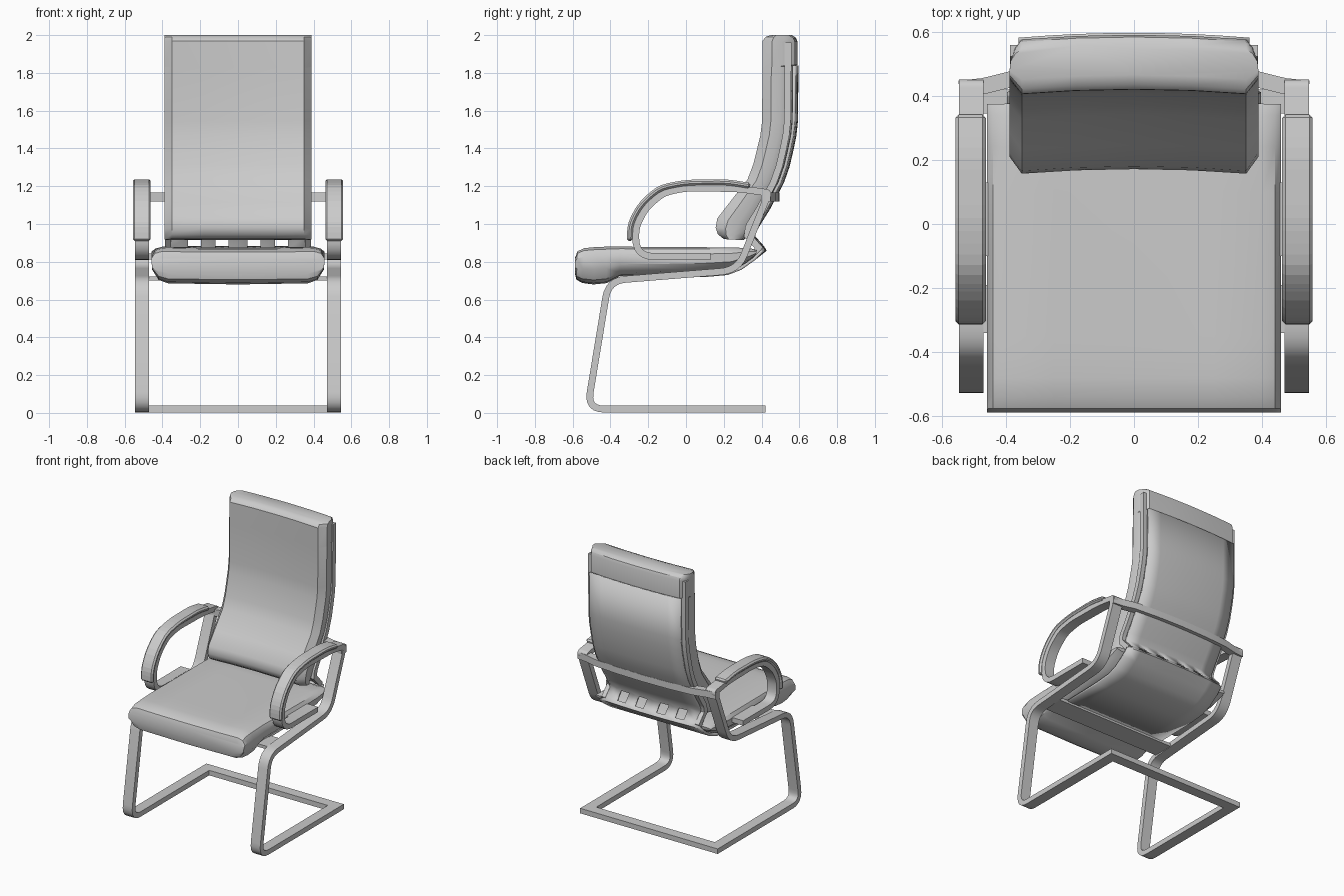
import bpy, bmesh
from mathutils import Vector

if "Cube" in bpy.data.objects:
    bpy.data.objects.remove(bpy.data.objects["Cube"])


def finish(name, bm, smooth=35, mirror=False):
    bmesh.ops.recalc_face_normals(bm, faces=bm.faces)
    me = bpy.data.meshes.new(name)
    bm.to_mesh(me)
    bm.free()
    ob = bpy.data.objects.new(name, me)
    bpy.context.collection.objects.link(ob)
    bpy.ops.object.select_all(action='DESELECT')
    ob.select_set(True)
    bpy.context.view_layer.objects.active = ob
    if smooth:
        bpy.ops.object.shade_smooth_by_angle(angle=smooth * 3.14159 / 180)
    if mirror:
        ob.modifiers.new("mirror", 'MIRROR')
    return ob


def skin(bm, rings):
    """Join equal rings of points into a capped tube."""
    rows = [[bm.verts.new(p) for p in r] for r in rings]
    n = len(rows[0])
    for a, b in zip(rows, rows[1:]):
        for i in range(n):
            j = (i + 1) % n
            bm.faces.new((a[i], a[j], b[j], b[i]))
    bm.faces.new(rows[0])
    bm.faces.new(rows[-1])


def bow(x, amount):
    return amount * max(0, 1 - (x / 0.36) ** 2)


def cushion(name, stations, half, bend=0.0):
    """Stations are (y, z) pairs for the face and back; half is (x, depth)."""
    loop = half + [(-x, t) for x, t in reversed(half) if x > 0]
    bm = bmesh.new()
    skin(bm, [[(x, fy + (by - fy) * t + bow(x, bend), fz + (bz - fz) * t)
               for x, t in loop] for fy, fz, by, bz in stations])
    return finish(name, bm)


def rounded(points, steps=6):
    """Points are (a, b, cut); a cut above zero rounds that corner."""
    out = []
    for i, (a, b, cut) in enumerate(points):
        p = Vector((a, b))
        if not cut:
            out.append(p)
            continue
        p0 = p + (Vector(points[i - 1][:2]) - p).normalized() * cut
        p1 = p + (Vector(points[i + 1][:2]) - p).normalized() * cut
        for k in range(steps + 1):
            t = k / steps
            out.append(p0 * (1 - t) ** 2 + p * 2 * t * (1 - t) + p1 * t * t)
    return out


def bar(name, path, thick, lo, hi, plan=False, smooth=35, mirror=True):
    """Flat bar along a y-z path spanning x lo..hi (or x-y path, z lo..hi)."""
    rings = []
    for i, p in enumerate(path):
        d0 = (p - path[max(i - 1, 0)]).normalized()
        d1 = (path[min(i + 1, len(path) - 1)] - p).normalized()
        d = (d0 + d1).normalized()
        ref = d1 if d1.length else d0
        n = Vector((-d.y, d.x)) * (thick / 2 / max(d.dot(ref), 0.5))
        a, b = p + n, p - n
        ring = [(a, lo), (a, hi), (b, hi), (b, lo)]
        rings.append([(q.x, q.y, s) if plan else (s, q.x, q.y) for q, s in ring])
    bm = bmesh.new()
    skin(bm, rings)
    return finish(name, bm, smooth, mirror)


def box(name, x0, x1, y0, y1, z0, z1, mirror=False):
    bm = bmesh.new()
    bmesh.ops.create_cube(bm, size=1)
    for v in bm.verts:
        v.co = ((x0 + x1) / 2 + v.co.x * (x1 - x0),
                (y0 + y1) / 2 + v.co.y * (y1 - y0),
                (z0 + z1) / 2 + v.co.z * (z1 - z0))
    return finish(name, bm, 0, mirror)


# Seat cushion
cushion("seat_cushion", [
    (-.588, .82, -.588, .735), (-.575, .855, -.58, .705), (-.54, .872, -.55, .688),
    (-.48, .878, -.49, .68), (-.42, .88, -.42, .687), (-.35, .88, -.35, .724),
    (.1, .877, .1, .735), (.24, .876, .24, .75), (.34, .872, .33, .80), (.375, .86, .37, .835)],
    [(0, .03), (.25, .02), (.40, 0), (.44, .07), (.458, .25), (.455, .6), (.42, .88), (.37, .97), (0, 1)])

# Back cushion with the thicker wrap at its top
cushion("back_cushion", [
    (.20, .92, .29, .915), (.168, .945, .315, .935), (.156, .98, .335, .965),
    (.165, 1.03, .36, 1.0), (.23, 1.114, .41, 1.08), (.325, 1.236, .485, 1.22),
    (.355, 1.315, .515, 1.305), (.375, 1.395, .535, 1.39), (.393, 1.47, .552, 1.468),
    (.402, 1.545, .56, 1.545), (.404, 1.825, .563, 1.838), (.404, 1.83, .575, 1.842),
    (.405, 1.97, .575, 1.965), (.42, 1.99, .568, 1.985), (.45, 2.0, .545, 2.0)],
    [(0, 0), (.18, 0), (.35, 0), (.388, .3), (.385, .6), (.37, .85), (.35, 1), (.18, 1), (0, 1)], 0.015)

# Thin shell running under the seat and up the back, slotted at the bend
shell = [(-.22, .722), (.1, .727), (.22, .738), (.29, .765), (.36, .815), (.405, .86),
         (.392, .878), (.345, .932), (.348, .958), (.372, 1.0), (.422, 1.08), (.496, 1.22),
         (.526, 1.305), (.546, 1.39), (.562, 1.468), (.570, 1.545), (.573, 1.838)]
half_x = [.05, .12, .195, .265, .36]
xs = [-x for x in reversed(half_x)] + half_x
bm = bmesh.new()
rows = []
for i, (y, z) in enumerate(shell):
    wide = 1.1 if i < 6 else 1.0
    rows.append([bm.verts.new((x * wide, y + (bow(x, .015) if i > 4 else 0), z)) for x in xs])
for r in range(len(rows) - 1):
    for c in range(len(xs) - 1):
        if r == 6 and c in (1, 3, 5, 7):
            continue
        bm.faces.new((rows[r][c], rows[r][c + 1], rows[r + 1][c + 1], rows[r + 1][c]))
sh = finish("slotted_shell", bm)
mod = sh.modifiers.new("thickness", 'SOLIDIFY')
mod.thickness, mod.offset = 0.016, 0

# Raised rails along the sides of the back, curling down to the seat
rail = [(.36, .83, 0), (.385, .875, 0), (.325, .94, 0), (.33, .98, 0)]
rail += [(y - .033, z, 0) for y, z in shell[9:]] + [(.54, 1.96, 0)]
bar("back_side_rail", rounded(rail), .035, .355, .386)

# One continuous bar each side: floor, leg, seat rail, upright and arm loop
side = rounded([
    (.42, .02, 0), (-.522, .02, .09), (-.41, .70, .09), (.275, .755, .09), (.437, 1.165, .015),
    (.28, 1.187, .05), (.0, 1.192, .06), (-.12, 1.165, .04), (-.215, 1.085, .05),
    (-.265, .985, .04), (-.268, .828, .1), (.13, .828, 0)])
bar("side_frame", side, .036, .47, .545)

# Arm pads
pad = rounded([(.34, 1.202, 0), (.22, 1.222, .05), (.0, 1.22, .06), (-.14, 1.192, .05),
               (-.245, 1.10, .06), (-.296, .995, .04), (-.298, .91, 0)], 3)
ob = bar("arm_pad", pad, .03, .462, .557, smooth=0)
mod = ob.modifiers.new("bevel", 'BEVEL')
mod.width, mod.segments, mod.limit_method, mod.angle_limit = .01, 1, 'ANGLE', .9

# Cross members and arm brackets
box("floor_crossbar", -.471, .471, .345, .42, .002, .038)
box("seat_crossbar", -.471, .471, -.34, -.19, .70, .722)
box("arm_bracket", .43, .475, -.1, .13, .811, .845, True)
bar("back_crossbar", [Vector(p) for p in [
    (-.545, .422), (-.47, .43), (-.38, .452), (-.2, .465), (0, .47),
    (.2, .465), (.38, .452), (.47, .43), (.545, .422)]], .05, 1.12, 1.168, plan=True, mirror=False)
